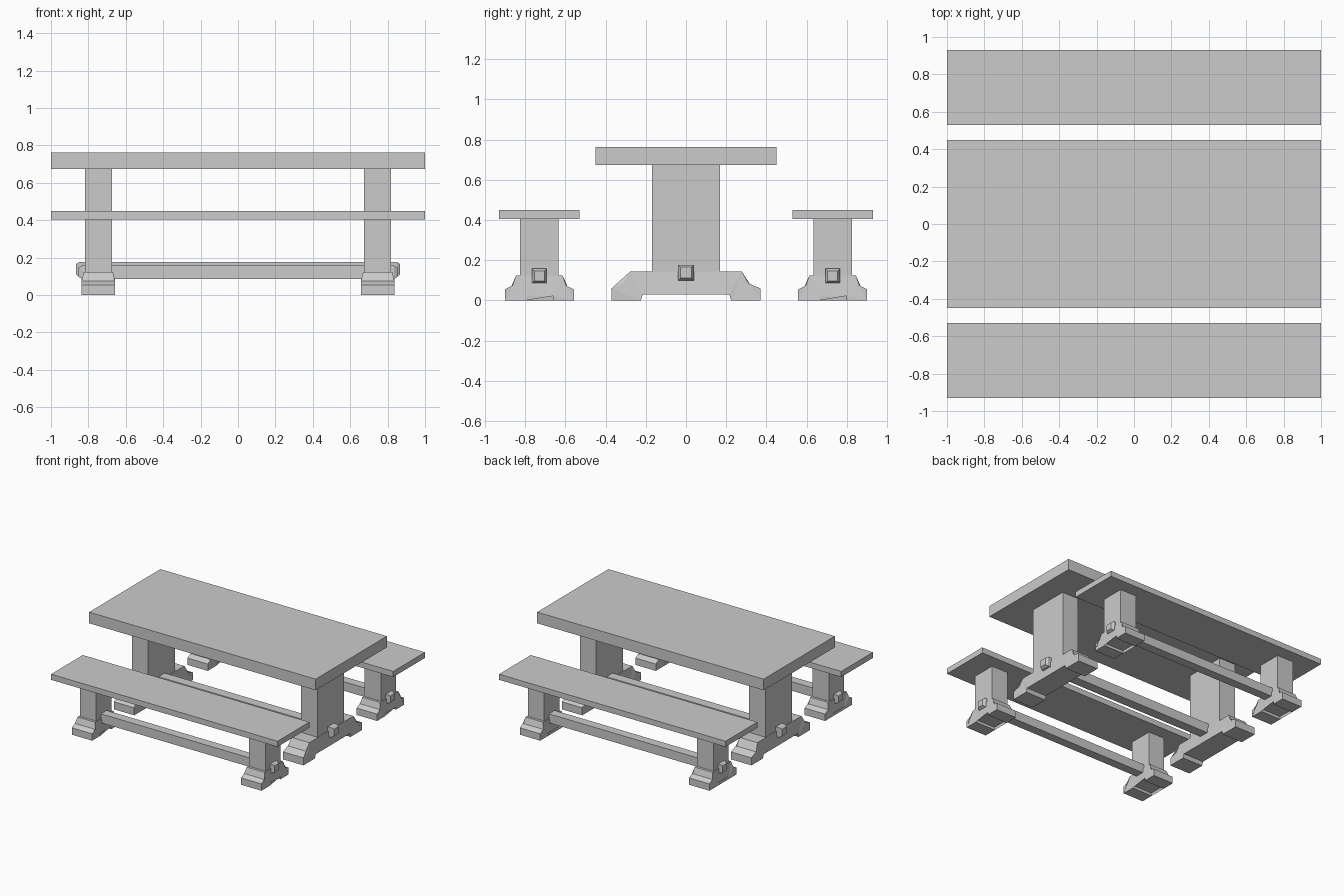
import bpy, bmesh

if "Cube" in bpy.data.objects:
    bpy.data.objects.remove(bpy.data.objects["Cube"])


def make(name, bm):
    bmesh.ops.recalc_face_normals(bm, faces=bm.faces)
    me = bpy.data.meshes.new(name)
    bm.to_mesh(me)
    bm.free()
    ob = bpy.data.objects.new(name, me)
    bpy.context.collection.objects.link(ob)
    return ob


def box(name, x, y, z):
    """Box from (min, max) ranges."""
    bm = bmesh.new()
    bmesh.ops.create_cube(bm, size=1)
    for v in bm.verts:
        v.co = [r[0] + (c + 0.5) * (r[1] - r[0]) for c, r in zip(v.co, (x, y, z))]
    return make(name, bm)


def foot(name, cx, cy, half, top):
    """Half profile (y, z) mirrored, then extruded along x; top edge slightly narrower."""
    pts = half + [(-y, z) for y, z in reversed(half)]
    bm = bmesh.new()
    rings = []
    for s in (-1, 1):
        rings.append([bm.verts.new((cx + s * (0.078 if z == top else 0.09), cy + y, z))
                      for y, z in pts])
    for ring in rings:
        bm.faces.new(ring)
    n = len(pts)
    for i in range(n):
        j = (i + 1) % n
        bm.faces.new((rings[0][i], rings[0][j], rings[1][j], rings[1][i]))
    bmesh.ops.triangulate(bm, faces=[f for f in bm.faces if len(f.verts) > 4])
    return make(name, bm)


def beam(name, cy, cz, half, length):
    """Square through-beam with tapered ends."""
    bm = bmesh.new()
    rings = []
    for x, h in ((-length, half * 0.7), (-length + 0.018, half),
                 (length - 0.018, half), (length, half * 0.7)):
        rings.append([bm.verts.new((x, cy + a * h, cz + b * h))
                      for a, b in ((-1, -1), (1, -1), (1, 1), (-1, 1))])
    for r, q in zip(rings, rings[1:]):
        for i in range(4):
            bm.faces.new((r[i], r[(i + 1) % 4], q[(i + 1) % 4], q[i]))
    bm.faces.new(rings[0])
    bm.faces.new(rings[-1])
    return make(name, bm)


def trestle(name, cy, slab, slab_z, leg, profile, top, peg_z, peg_half, peg_x):
    # flat top board
    box(name + "_top", (-1, 1), (cy - slab, cy + slab), slab_z)
    # leg boards and feet at both ends
    for side, s in (("left", -1), ("right", 1)):
        cx = 0.747 * s
        box(f"{name}_{side}_leg", (cx - 0.072, cx + 0.072), (cy - leg, cy + leg),
            (top - 0.02, slab_z[0] + 0.01))
        foot(f"{name}_{side}_foot", cx, cy, profile, top)
    # stretcher passing through both legs
    beam(name + "_stretcher", cy, peg_z, peg_half, peg_x)


# foot outlines, from the underside notch out to the top edge
table_foot = [(0.215, 0.03), (0.225, 0), (0.37, 0), (0.37, 0.06), (0.31, 0.085), (0.278, 0.143)]
bench_foot = [(0.068, 0.022), (0.068, 0), (0.171, 0), (0.171, 0.055), (0.132, 0.075), (0.116, 0.123)]

trestle("table", 0, 0.449, (0.673, 0.762), 0.168, table_foot, 0.143, 0.138, 0.039, 0.867)
for label, s in (("front_bench", -1), ("back_bench", 1)):
    trestle(label, 0.729 * s, 0.2, (0.405, 0.45), 0.096, bench_foot, 0.123, 0.122, 0.036, 0.852)
